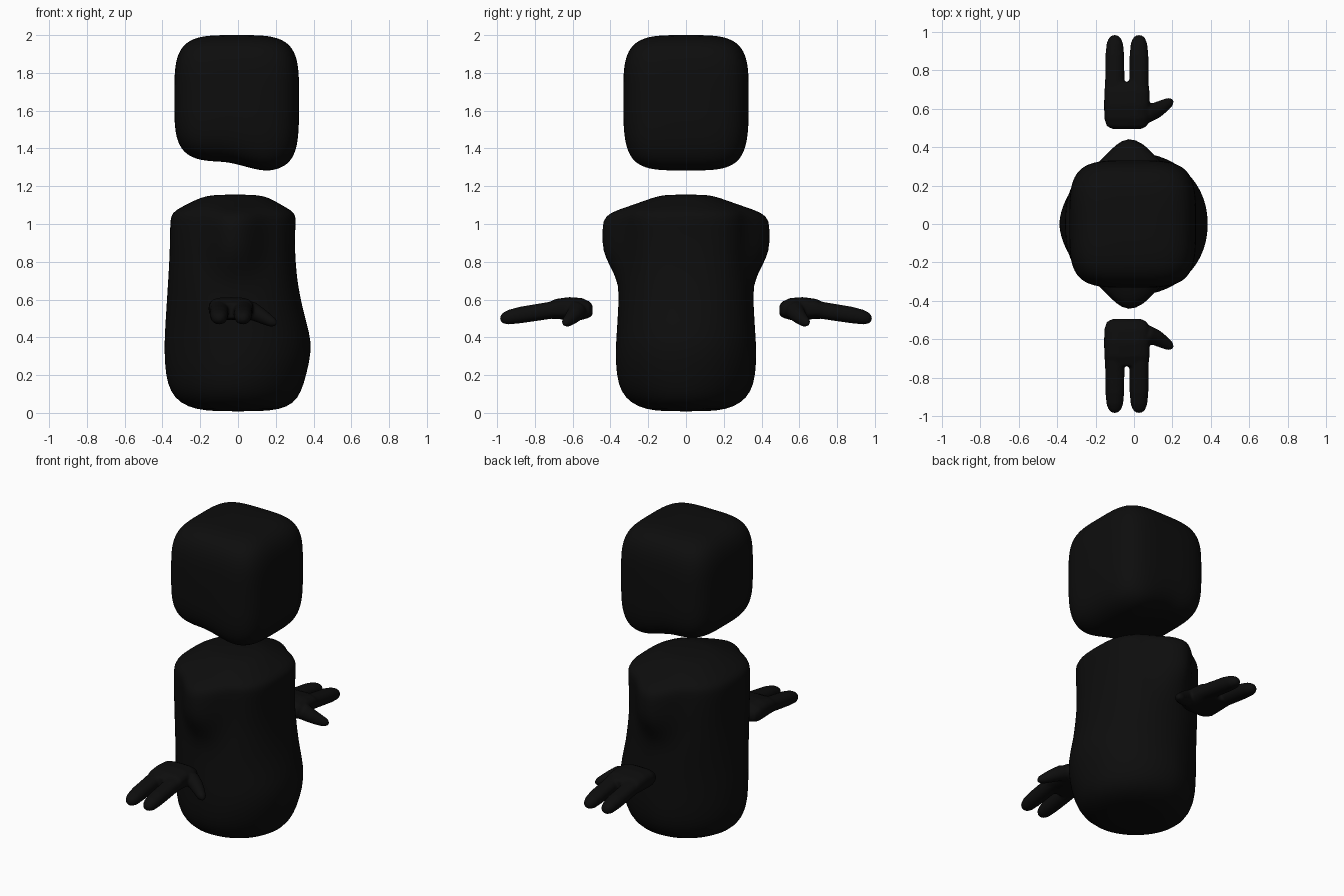
import bpy, bmesh, math
from mathutils import Vector

cube = bpy.data.objects.get("Cube")
if cube:
    bpy.data.objects.remove(cube, do_unlink=True)

black = bpy.data.materials.new("soft_black")
black.use_nodes = True
black.diffuse_color = (0.004, 0.004, 0.004, 1)
black.node_tree.nodes["Principled BSDF"].inputs["Base Color"].default_value = black.diffuse_color


def smoothstep(a, b, v):
    t = min(max((v - a) / (b - a), 0), 1)
    return t * t * (3 - 2 * t)


def spow(v, p):
    return math.copysign(abs(v) ** p, v)


def loft(bm, rings, u, v, sides):
    """Rings are (centre, radius along u, radius along v, back exponent, front exponent)."""
    u, v = Vector(u).normalized(), Vector(v).normalized()
    loops = []
    for centre, ru, rv, n_back, n_front in rings:
        loop = []
        for i in range(sides):
            a = math.tau * i / sides
            c, s = math.cos(a), math.sin(a)
            p = 2 / (n_front if c > 0 else n_back)
            loop.append(bm.verts.new(Vector(centre) + u * ru * spow(c, p) + v * rv * spow(s, p)))
        loops.append(loop)
    for lo, hi in zip(loops, loops[1:]):
        for i in range(sides):
            j = (i + 1) % sides
            bm.faces.new((lo[i], lo[j], hi[j], hi[i]))
    bm.faces.new(loops[0][::-1])
    bm.faces.new(loops[-1])


def finish(name, bm):
    bmesh.ops.recalc_face_normals(bm, faces=bm.faces)
    for f in bm.faces:
        f.smooth = True
    mesh = bpy.data.meshes.new(name)
    bm.to_mesh(mesh)
    bm.free()
    mesh.materials.append(black)
    obj = bpy.data.objects.new(name, mesh)
    bpy.context.collection.objects.link(obj)
    return obj


def subdivide(obj, levels):
    mod = obj.modifiers.new("Subdivision", 'SUBSURF')
    mod.levels = mod.render_levels = levels


# Head: rounded cube with the chin dropped towards +x
bm = bmesh.new()
bmesh.ops.create_cube(bm, size=2)
bmesh.ops.subdivide_edges(bm, edges=bm.edges[:], cuts=15, use_grid_fill=True)
for vert in bm.verts:
    d = vert.co.normalized()
    d /= sum(abs(k) ** 4 for k in d) ** 0.25
    x, y, z = d.x * 0.33 - 0.007, d.y * 0.332, d.z * 0.335 + 1.665
    low = smoothstep(1.75, 1.36, z)
    z -= 0.055 * low * smoothstep(-0.1, 0.19, x)
    vert.co = (x, y, z)
subdivide(finish("head", bm), 1)

# Torso: stacked sections of z, back x, front x, half depth, back and front exponents
sections = [
    (0.008, -0.12, 0.12, 0.12, 2, 2),
    (0.018, -0.22, 0.22, 0.21, 2, 2),
    (0.05, -0.305, 0.295, 0.29, 1.9, 2),
    (0.11, -0.358, 0.335, 0.345, 1.8, 2),
    (0.2, -0.385, 0.362, 0.37, 1.75, 2.1),
    (0.33, -0.391, 0.392, 0.374, 1.75, 2.1),
    (0.43, -0.388, 0.378, 0.367, 1.8, 2.1),
    (0.55, -0.38, 0.343, 0.36, 1.9, 2.2),
    (0.68, -0.372, 0.317, 0.35, 2.1, 2.4),
    (0.77, -0.366, 0.308, 0.338, 2.3, 2.5),
    (0.86, -0.362, 0.302, 0.332, 2.5, 2.7),
    (0.95, -0.36, 0.302, 0.33, 2.6, 2.8),
    (1.02, -0.359, 0.307, 0.33, 2.6, 2.8),
    (1.06, -0.35, 0.302, 0.325, 2.6, 2.8),
    (1.09, -0.3, 0.25, 0.3, 2.5, 2.5),
    (1.125, -0.23, 0.19, 0.215, 2.4, 2.4),
    (1.148, -0.175, 0.14, 0.15, 2.2, 2.2),
    (1.156, -0.1, 0.07, 0.09, 2, 2),
]
bm = bmesh.new()
loft(bm, [(((a + b) / 2, 0, z), (b - a) / 2, d, nb, nf) for z, a, b, d, nb, nf in sections],
     (1, 0, 0), (0, 1, 0), 48)

# Shoulders pushed out of both sides of the torso
for vert in bm.verts:
    x, y, z = vert.co
    rise = smoothstep(0.66, 0.87, z) * smoothstep(1.105, 1.035, z)
    spread = smoothstep(0.2, 0.0, abs(x + 0.02))
    if abs(y) > 0.1:
        vert.co.y += math.copysign(0.125 * rise * spread, y)
subdivide(finish("torso", bm), 1)


# Hands: palm, two fingers and a thumb fused together
def make_hand(name, side):
    bm = bmesh.new()
    palm = [(0.495, 0.545, 0.075, 0.025), (0.51, 0.547, 0.105, 0.042),
            (0.55, 0.55, 0.118, 0.058), (0.62, 0.553, 0.119, 0.06),
            (0.69, 0.55, 0.118, 0.053), (0.74, 0.54, 0.112, 0.04)]
    loft(bm, [((-0.037, side * y, z), rx, rz, 3, 3) for y, z, rx, rz in palm],
         (1, 0, 0), (0, 0, 1), 24)
    finger = [(0.64, 0.55, 0.05), (0.72, 0.543, 0.051), (0.8, 0.53, 0.05),
              (0.88, 0.518, 0.049), (0.94, 0.507, 0.043), (0.97, 0.502, 0.031),
              (0.984, 0.5, 0.012)]
    for fx in (-0.1, 0.026):
        loft(bm, [((fx, side * y, z), r, r * 0.9, 2.2, 2.2) for y, z, r in finger],
             (1, 0, 0), (0, 0, 1), 20)
    thumb = [(-0.01, 0.57, 0.55, 0.05), (0.06, 0.575, 0.545, 0.052), (0.11, 0.59, 0.52, 0.043),
             (0.15, 0.612, 0.497, 0.035), (0.185, 0.634, 0.477, 0.026), (0.201, 0.644, 0.468, 0.01)]
    loft(bm, [((x, side * y, z), r, r, 2, 2) for x, y, z, r in thumb],
         (-0.5, side * 0.85, 0), (0.45, side * 0.3, 0.8), 16)
    hand = finish(name, bm)
    remesh = hand.modifiers.new("Fuse", 'REMESH')
    remesh.mode = 'VOXEL'
    remesh.voxel_size = 0.007
    remesh.use_smooth_shade = True
    smooth = hand.modifiers.new("Soften", 'SMOOTH')
    smooth.factor = 0.5
    smooth.iterations = 5


make_hand("left_side_hand", 1)
make_hand("right_side_hand", -1)
